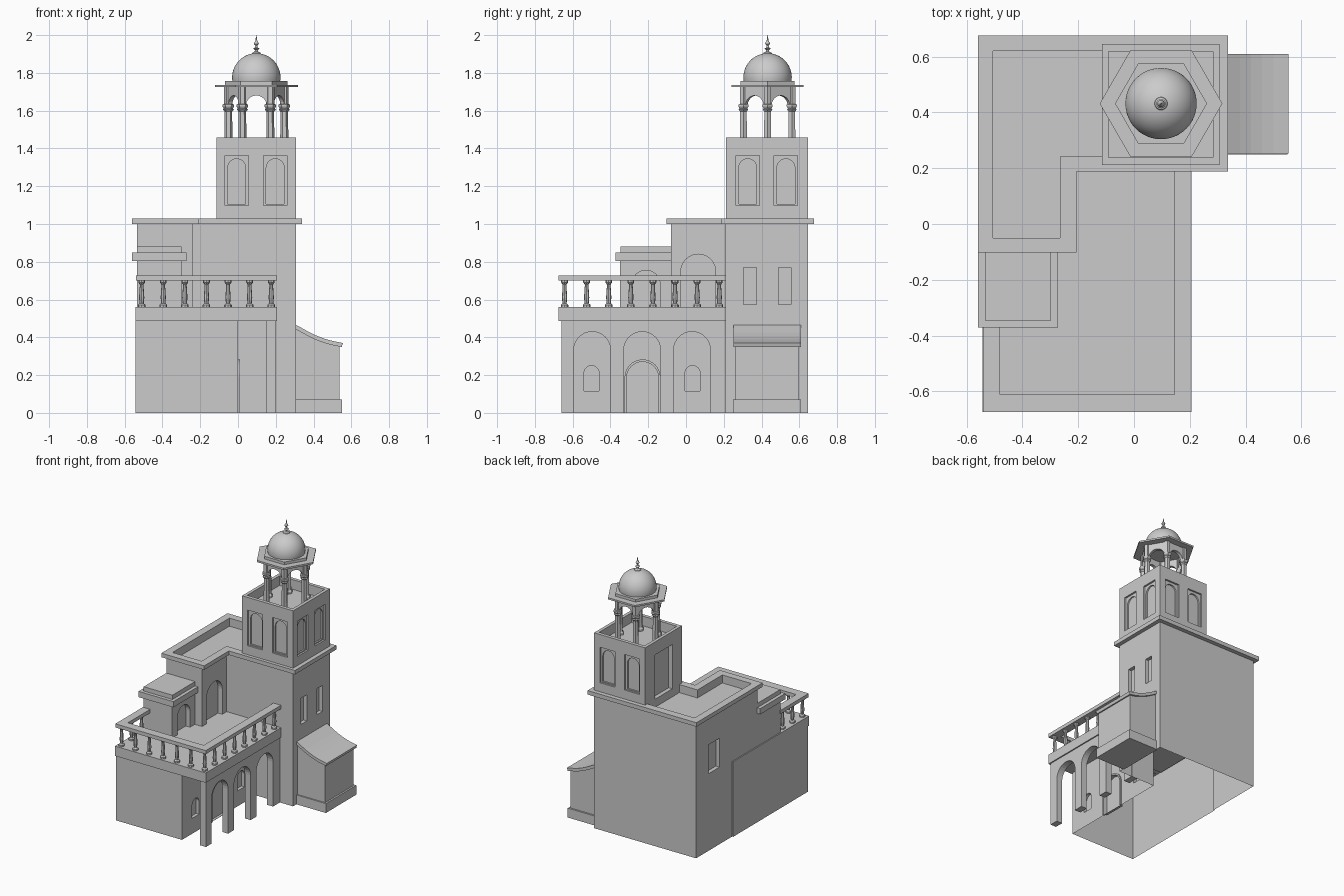
import bpy, bmesh
from math import sin, cos, pi, radians
from mathutils import Vector, Matrix

if "Cube" in bpy.data.objects:
    bpy.data.objects.remove(bpy.data.objects["Cube"])


def finish(name, bm):
    bmesh.ops.recalc_face_normals(bm, faces=bm.faces)
    me = bpy.data.meshes.new(name)
    bm.to_mesh(me)
    bm.free()
    ob = bpy.data.objects.new(name, me)
    bpy.context.collection.objects.link(ob)
    return ob


def extrude(name, prof, axis, a, b, mat=None):
    """Extrude a 2D profile along an axis from a to b."""
    def at(p, t):
        return {'x': (t, p[0], p[1]), 'y': (p[0], t, p[1]), 'z': (p[0], p[1], t)}[axis]
    bm = bmesh.new()
    lo = [bm.verts.new(at(p, a)) for p in prof]
    hi = [bm.verts.new(at(p, b)) for p in prof]
    bm.faces.new(lo)
    bm.faces.new(hi)
    n = len(prof)
    for i in range(n):
        j = (i + 1) % n
        bm.faces.new((lo[i], lo[j], hi[j], hi[i]))
    if mat:
        bm.transform(mat)
    return finish(name, bm)


def rect(u0, u1, v0, v1):
    return [(u0, v0), (u1, v0), (u1, v1), (u0, v1)]


def box(name, x0, x1, y0, y1, z0, z1):
    return extrude(name, rect(x0, x1, y0, y1), 'z', z0, z1)


def arch(c, w, z0, top, n=16):
    r = w / 2
    arc = [(c + r * cos(pi * i / n), top - r + r * sin(pi * i / n)) for i in range(n + 1)]
    return [(c + r, z0)] + arc + [(c - r, z0)]


def ell(x0, x1, x2, y0, y1, y2):
    return [(x0, y0), (x1, y0), (x1, y1), (x2, y1), (x2, y2), (x0, y2)]


def lathe(name, prof, n, loc=(0, 0)):
    bm = bmesh.new()
    rings = [[bm.verts.new((loc[0] + r * cos(2 * pi * k / n), loc[1] + r * sin(2 * pi * k / n), z))
              for k in range(n)] for r, z in prof]
    for A, B in zip(rings, rings[1:]):
        for k in range(n):
            j = (k + 1) % n
            bm.faces.new((A[k], A[j], B[j], B[k]))
    bm.faces.new(rings[0])
    bm.faces.new(rings[-1])
    return finish(name, bm)


def boolean(ob, others, op='DIFFERENCE'):
    for c in others:
        m = ob.modifiers.new(op.lower(), 'BOOLEAN')
        m.operation, m.solver, m.object = op, 'EXACT', c
        c.hide_render = True
    dg = bpy.context.evaluated_depsgraph_get()
    me = bpy.data.meshes.new_from_object(ob.evaluated_get(dg))
    ob.modifiers.clear()
    ob.data = me
    for c in others:
        bpy.data.objects.remove(c)


def smooth(ob, angle=35):
    bpy.ops.object.select_all(action='DESELECT')
    ob.select_set(True)
    bpy.context.view_layer.objects.active = ob
    bpy.ops.object.shade_smooth_by_angle(angle=radians(angle))


# main building shell: tall L wing, low block, terrace slab and cornice
body = extrude('building', ell(-.535, -.24, .307, -.08, .21, .645), 'z', 0, 1.01)
boolean(body, [
    box('low', -.543, 0, -.66, .22, 0, .52),
    box('slab', -.543, .207, -.675, .22, .487, .56),
    extrude('cornice', ell(-.56, -.207, .338, -.103, .188, .677), 'z', 1.0, 1.03),
], 'UNION')
DOOR = -.23
cuts = [extrude('c', ell(-.505, -.265, .05, -.05, .243, .62), 'z', .97, 1.1),
        extrude('c', arch(.065, .185, .56, .84), 'x', -.275, -.2),
        extrude('c', rect(.37, .5, .575, .79), 'x', -.6, -.505),
        extrude('c', arch(DOOR, .17, .002, .27), 'x', -.02, .05)]
for y in (-.5, .035):
    cuts.append(extrude('c', arch(y, .08, .115, .25), 'x', -.025, .05))
for y0, y1 in ((.305, .372), (.49, .556)):
    cuts.append(extrude('c', rect(y0, y1, .575, .77), 'x', .28, .4))
boolean(body, cuts)
# the shell is open underneath
bm = bmesh.new()
bm.from_mesh(body.data)
bmesh.ops.delete(bm, geom=[f for f in bm.faces if all(v.co.z < .001 for v in f.verts)],
                 context='FACES_ONLY')
bm.to_mesh(body.data)
bm.free()

# door surround
extrude('door_frame', arch(DOOR, .19, 0, .283) + arch(DOOR, .17, 0, .27)[::-1], 'x', -.005, .01)

# arcade with three arches as a single comb profile
prof = [(-.66, .5), (-.66, 0)]
for c in (-.497, -.232, .032):
    prof += arch(c, .195, 0, .43)[::-1]
prof += [(.212, 0), (.212, .5)]
extrude('arcade', prof, 'x', .15, .198)

# stair house on the terrace
house = box('stair_house', -.535, -.3, -.35, -.075, .55, .83)
boolean(house, [extrude('c', arch(-.212, .15, .56, .755), 'x', -.335, -.2)])
box('stair_house_cornice', -.56, -.273, -.372, -.075, .805, .848)
box('stair_house_cap', -.535, -.298, -.347, -.075, .84, .88)

# balustrade
box('rail_front', -.54, .207, -.675, -.612, .7, .727)
box('rail_right', .145, .207, -.62, .212, .7, .727)
box('rail_left', -.54, -.48, -.62, -.345, .7, .727)
spots = [(-.51 + .1143 * i, -.643) for i in range(7)]
spots += [(.176, -.643 + .117 * i) for i in range(1, 8)]
spots += [(-.51, -.643 + .117 * i) for i in (1, 2)]
for s in spots:
    lathe('baluster', [(.02, .555), (.02, .572), (.011, .58), (.014, .61), (.01, .67),
                       (.01, .68), (.018, .69), (.018, .705)], 8, s)

# side bay with swept roof
curve = [(.3, .47), (.34, .448), (.38, .426), (.42, .407), (.46, .392), (.5, .381), (.555, .37)]
extrude('bay_body', [(.3, .01)] + [(.537, .01), (.537, .362)] +
        [(x, z - .01) for x, z in curve[-2::-1]], 'y', .26, .595)
box('bay_base', .3, .55, .25, .608, 0, .07)
extrude('bay_roof', curve + [(x - .006, z - .021) for x, z in curve[::-1]], 'y', .252, .61)

# tower with parapet, niches and doorway
TX0, TX1, TY0, TY1 = -.115, .307, .212, .645
tower = box('tower', TX0, TX1, TY0, TY1, .96, 1.457)
cuts = [box('c', TX0 + .024, TX1 - .024, TY0 + .026, TY1 - .026, 1.385, 1.6),
        extrude('c', rect(.325, .53, 1.03, 1.36), 'x', -.2, TX0 + .03)]
faces = [('y', TY0, 1, (-.007, .197)), ('y', TY1, -1, (-.007, .197)), ('x', TX1, -1, (.327, .529))]
for axis, wall, s, centres in faces:
    for c in centres:
        cuts.append(extrude('c', rect(c - .062, c + .062, 1.097, 1.362), axis, wall - s * .05, wall + s * .013))
        cuts.append(extrude('c', arch(c, .095, 1.105, 1.345), axis, wall - s * .05, wall + s * .024))
boolean(tower, cuts)

# hexagonal pavilion: columns, arches, eave
C = (.097, .432)
for k in range(6):
    a = pi / 3 * k
    lathe('pavilion_column', [(.03, 1.38), (.03, 1.4), (.022, 1.41), (.02, 1.595), (.029, 1.605),
                              (.024, 1.612), (.031, 1.622), (.031, 1.632), (.022, 1.635), (.022, 1.73)],
          6, (C[0] + .148 * cos(a), C[1] + .148 * sin(a)))
    m = Matrix.Translation((C[0], C[1], 0)) @ Matrix.Rotation(a + pi / 6, 4, 'Z')
    w = .076
    extrude('pavilion_arch', [(-w, 1.73), (-w, 1.62)] + arch(0, .112, 1.62, 1.68)[::-1] +
            [(w, 1.62), (w, 1.73)], 'x', .115, .139, m)
lathe('pavilion_eave', [(.22, 1.724), (.22, 1.737)], 6, C)
lathe('dome_base', [(.165, 1.73), (.165, 1.757)], 6, C)

# dome and finial
dome = [(.128 * cos(t), 1.776 + .128 * sin(t)) for t in
        [-.17 + (pi / 2 + .15) * i / 18 for i in range(19)]]
smooth(lathe('dome', dome, 48, C), 60)
smooth(lathe('finial', [(.026, 1.895), (.022, 1.906), (.009, 1.913), (.007, 1.921), (.017, 1.928),
                        (.007, 1.935), (.005, 1.944), (.013, 1.954), (.012, 1.959), (.005, 1.97),
                        (.003, 1.985), (.0008, 2.0)], 16, C), 40)
